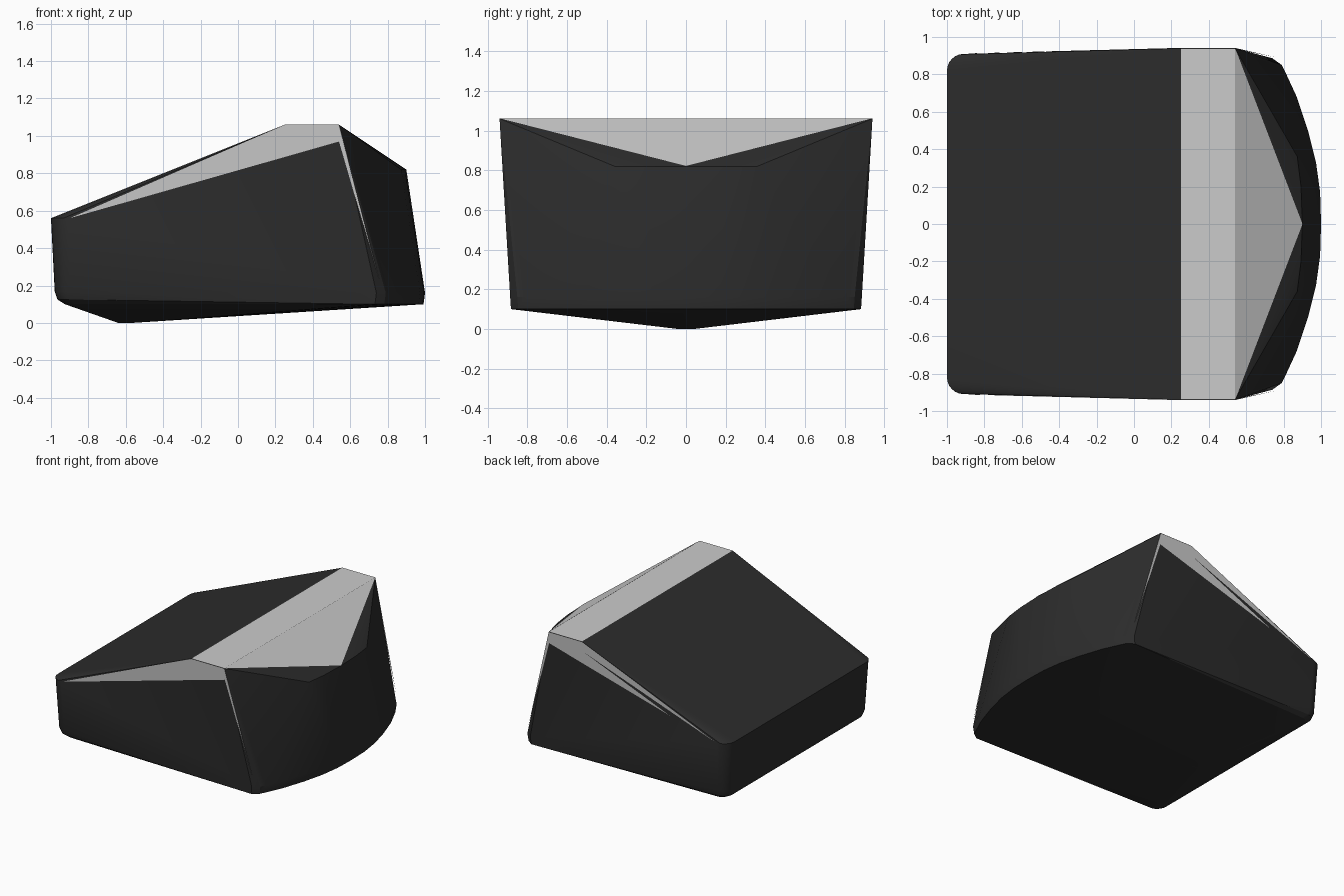
import bpy, bmesh, math
from mathutils import Vector

if "Cube" in bpy.data.objects:
    bpy.data.objects.remove(bpy.data.objects["Cube"])


def side_y(z):
    # Flat side walls lean out slightly towards the top
    return 0.876 + 0.06 * z


def new_object(name, bm):
    mesh = bpy.data.meshes.new(name)
    bm.to_mesh(mesh)
    bm.free()
    obj = bpy.data.objects.new(name, mesh)
    bpy.context.collection.objects.link(obj)
    return obj


def panel(name, polygons, outward):
    # Thin trim faces laid just above the body surface
    bm = bmesh.new()
    for poly in polygons:
        face = bm.faces.new([bm.verts.new(p) for p in poly])
        face.normal_update()
        if face.normal.dot(Vector(outward)) < 0:
            face.normal_flip()
            face.normal_update()
        offset = face.normal * 0.002
        for v in face.verts:
            v.co += offset
    return new_object(name, bm)


def rear_corner(x, z, r, inset=0.0):
    # Rounded vertical corner at the low end
    y = side_y(z) - inset
    return [(x + r - r * math.sin(a), y - r + r * math.cos(a), z)
            for a in [i * math.pi / 12 for i in range(7)]]


# Half of the body outline: mirrored in y and wrapped into one solid
half = [(0.25, side_y(1.06), 1.06), (0.54, side_y(1.06), 1.06)]
half += rear_corner(-1.0, 0.56, 0.09)
half += rear_corner(-0.98, 0.17, 0.08)
half += rear_corner(-0.965, 0.125, 0.075, 0.012)
half += rear_corner(-0.925, 0.10, 0.06, 0.04)

# Bowed front wall
bow = [(0.74, 0.886), (0.79, 0.85), (0.81, 0.81), (0.87, 0.68), (0.93, 0.50),
       (0.973, 0.33), (0.995, 0.17), (1.0, 0.0)]
half += [(x, y, 0.16) for x, y in bow]
half += [(x - 0.008, y - 0.004, 0.10) for x, y in bow]
half += [(0.90, 0.0, 0.82), (0.893, 0.20, 0.82), (0.873, 0.36, 0.82)]

# Shallow keel point underneath
half += [(-0.64, 0.04, 0.0), (-0.57, 0.04, 0.0)]

bm = bmesh.new()
for x, y, z in half:
    for s in ((1, -1) if y > 0 else (1,)):
        bm.verts.new((x, s * y, z))
hull = bmesh.ops.convex_hull(bm, input=bm.verts[:])
spare = [v for v in bm.verts if not v.link_faces]
bmesh.ops.delete(bm, geom=spare, context='VERTS')
bmesh.ops.recalc_face_normals(bm, faces=bm.faces[:])
body = new_object("body", bm)
black = bpy.data.materials.new("black")
black.diffuse_color = (0.025, 0.025, 0.025, 1)
black.use_nodes = True
black.node_tree.nodes["Principled BSDF"].inputs["Base Color"].default_value = black.diffuse_color
body.data.materials.append(black)
bpy.context.view_layer.objects.active = body
body.select_set(True)
bpy.ops.object.shade_smooth_by_angle(angle=math.radians(20))

# Grey ridge across the top and the triangular facet in front of it
w = side_y(1.06)
panel("ridge_top", [[(0.25, -w, 1.06), (0.54, -w, 1.06),
                     (0.54, w, 1.06), (0.25, w, 1.06)]], (0, 0, 1))
panel("front_facet", [[(0.54, -w, 1.06), (0.90, 0, 0.82),
                       (0.54, w, 1.06)]], (1, 0, 1))


def side_panel(name, side, polygons):
    panel(name, [[(x, side * side_y(z), z) for x, z in p] for p in polygons],
          (0, side, 0))


# Grey wedges on the sides; the far one is split by a dark spike
corner_sliver = [(0.54, 1.06), (0.54, 0.97), (0.755, 0.23)]
side_panel("side_trim_near", -1, [
    [(0.25, 1.06), (0.54, 1.06), (0.54, 0.97), (-0.90, 0.56)], corner_sliver])
side_panel("side_trim_far", 1, [
    [(0.25, 1.06), (0.54, 1.06), (0.25, 0.985), (-0.90, 0.56)],
    [(0.54, 1.06), (0.54, 0.97), (-0.50, 0.67), (0.25, 0.985)], corner_sliver])
